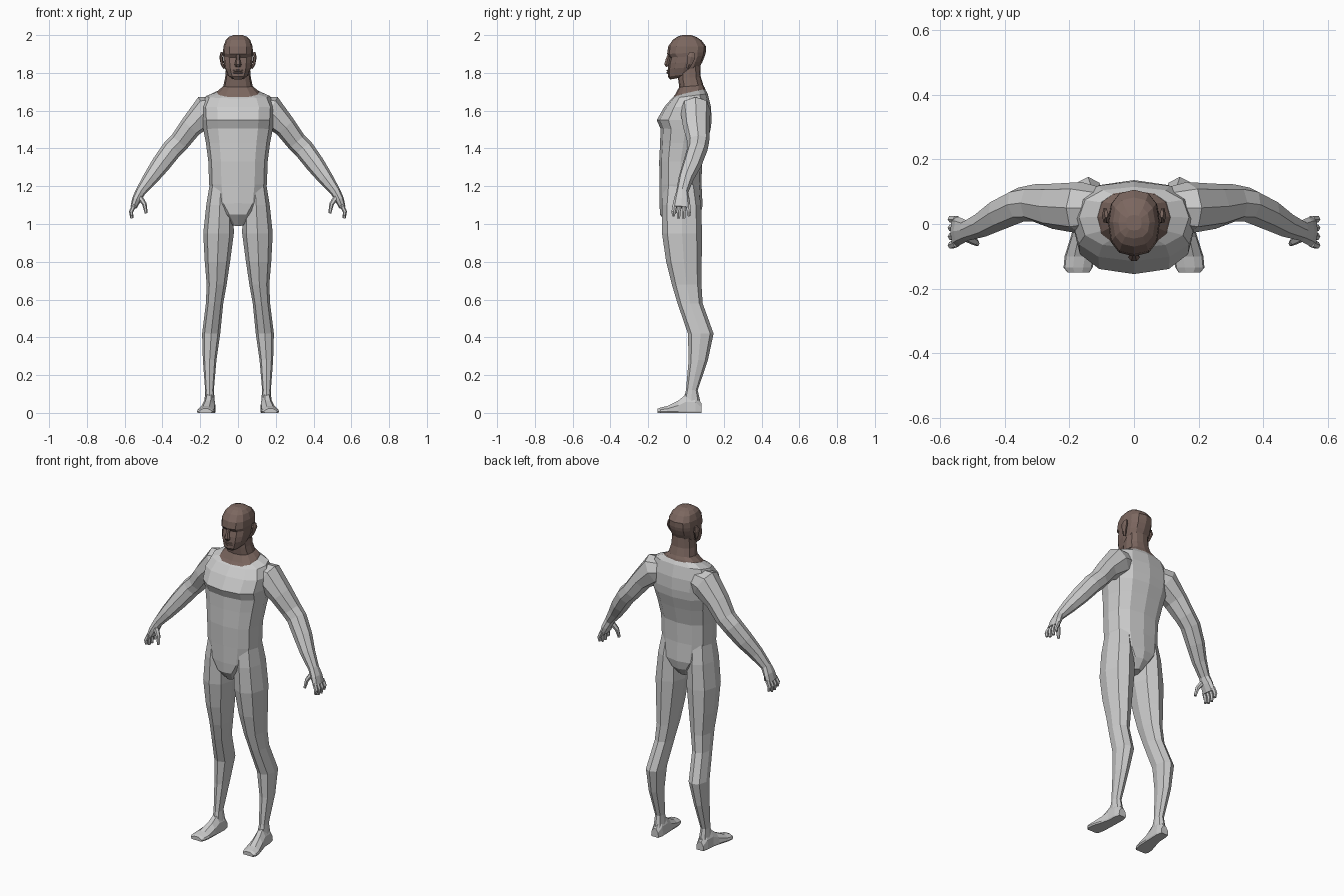
import bpy, bmesh, math
from mathutils import Vector


def material(name, rgb):
    m = bpy.data.materials.new(name)
    m.diffuse_color = (*rgb, 1)
    return m


SUIT = material("pale_grey", (0.6, 0.6, 0.6))
SKIN = material("brown_skin", (0.2, 0.135, 0.115))


def loft(name, rings, mat, mirror=False):
    """Skin a list of equal-sized vertex rings and cap both ends."""
    bm = bmesh.new()
    rows = [[bm.verts.new(p) for p in r] for r in rings]
    n = len(rows[0])
    for a, b in zip(rows, rows[1:]):
        for i in range(n):
            j = (i + 1) % n
            bm.faces.new((a[i], a[j], b[j], b[i]))
    bm.faces.new(rows[0])
    bm.faces.new(rows[-1])
    bmesh.ops.recalc_face_normals(bm, faces=bm.faces)
    me = bpy.data.meshes.new(name)
    bm.to_mesh(me)
    bm.free()
    me.materials.append(mat)
    ob = bpy.data.objects.new(name, me)
    bpy.context.collection.objects.link(ob)
    if mirror:
        mod = ob.modifiers.new("mirror", 'MIRROR')
        mod.use_mirror_merge = False
    return ob


def power(v, e):
    return math.copysign(abs(v) ** e, v)


def section(zf, zb, x0, x1, y0, y1, n=12, e=0.8):
    """Level ring filling a box, height zf at the front and zb at the back."""
    pts = []
    for i in range(n):
        t = 2 * math.pi * i / n - math.pi / 2
        c, s = power(math.cos(t), e), power(math.sin(t), e)
        k = (s + 1) / 2
        pts.append(Vector(((x0 + x1) / 2 + c * (x1 - x0) / 2,
                           y0 + k * (y1 - y0), zf + k * (zb - zf))))
    return pts


def tube(name, path, mat, n=6, ref=(0, 1, 0), e=1.0, mirror=False):
    """Tube through (x, y, z, ra, rb); rb lies along ref, ra across it."""
    c = [Vector(p[:3]) for p in path]
    rings = []
    for i, p in enumerate(path):
        d = (c[min(i + 1, len(c) - 1)] - c[max(i - 1, 0)]).normalized()
        u = d.cross(Vector(ref)).normalized()
        v = u.cross(d)
        rings.append([c[i] + u * p[3] * power(math.cos(t), e) + v * p[4] * power(math.sin(t), e)
                      for t in (2 * math.pi * k / n for k in range(n))])
    return loft(name, rings, mat, mirror)


# Torso: front height, back height, half width, front y, back y
torso = [(0.99, 1.00, .03, -.09, .04), (1.05, 1.05, .08, -.138, .078),
         (1.11, 1.10, .135, -.14, .088), (1.21, 1.21, .153, -.14, .082),
         (1.33, 1.33, .157, -.142, .085), (1.43, 1.43, .17, -.137, .11),
         (1.505, 1.50, .184, -.135, .13), (1.55, 1.55, .188, -.155, .136),
         (1.62, 1.62, .192, -.115, .132), (1.665, 1.69, .17, -.075, .115),
         (1.68, 1.715, .115, -.055, .10)]
loft("torso", [section(a, b, -w, w, y0, y1) for a, b, w, y0, y1 in torso], SUIT)

# Legs: height, inner x, outer x, front y, back y
legs = [(1.22, .03, .148, -.115, .06), (1.10, .025, .168, -.128, .08),
        (0.95, .022, .184, -.127, .085), (0.80, .042, .176, -.105, .083),
        (0.68, .06, .166, -.075, .082), (0.58, .078, .17, -.045, .088),
        (0.42, .094, .19, .01, .146), (0.28, .114, .186, .014, .116),
        (0.12, .128, .174, .0, .062), (0.05, .122, .178, -.02, .078)]
loft("legs", [section(z, z, a, b, y0, y1, 8, 0.9) for z, a, b, y0, y1 in legs], SUIT, True)

# Feet: y, centre x, half width, top height
foot = [(.082, .15, .024, .05), (.05, .15, .032, .095), (.0, .152, .033, .098),
        (-.04, .158, .038, .066), (-.10, .168, .047, .036), (-.135, .173, .045, .028),
        (-.15, .172, .034, .022)]
loft("feet", [[(x - w, y, .008), (x - w * .9, y, 0), (x + w * .9, y, 0), (x + w, y, .008),
               (x + w * .9, y, h * .6), (x + w * .35, y, h), (x - w * .35, y, h),
               (x - w * .9, y, h * .6)] for y, x, w, h in foot], SUIT, True)

# Arms down to the knuckles
tube("arms", [(.09, .05, 1.615, .06, .06), (.165, .05, 1.60, .085, .08),
              (.25, .055, 1.515, .06, .07), (.31, .065, 1.435, .054, .058),
              (.35, .06, 1.395, .054, .054), (.41, .032, 1.315, .05, .05),
              (.465, .0, 1.24, .04, .04), (.517, -.02, 1.17, .027, .032),
              (.537, -.022, 1.13, .024, .042), (.553, -.025, 1.088, .017, .048)],
     SUIT, 8, e=0.9, mirror=True)

# Fingers and thumb
for k in range(4):
    y = -.066 + k * .027
    tip = 1.03 + (.012 if k in (0, 3) else 0)
    tube("finger_%d" % (k + 1), [(.55, y * .9, 1.10, .012, .013), (.566, y, 1.065, .011, .012),
                                 (.562, y, tip, .008, .009)], SUIT, mirror=True)
tube("thumb", [(.525, -.035, 1.15, .016, .018), (.495, -.052, 1.105, .012, .014),
               (.486, -.06, 1.058, .008, .009)], SUIT, mirror=True)

# Neck with a flared collar
neck = [(1.672, 1.708, .118, -.068, .104), (1.688, 1.72, .108, -.056, .1),
        (1.725, 1.735, .078, -.036, .092), (1.77, 1.78, .068, -.042, .078),
        (1.83, 1.85, .062, -.04, .075)]
loft("neck", [section(a, b, -w, w, y0, y1) for a, b, w, y0, y1 in neck], SKIN)

# Head: the eye ring is set back under the brow ring
head = [(1.765, 1.785, .036, -.085, .03), (1.78, 1.80, .055, -.096, .06),
        (1.82, 1.835, .071, -.096, .075), (1.85, 1.86, .076, -.093, .088),
        (1.882, 1.89, .078, -.085, .1), (1.90, 1.91, .08, -.1, .105),
        (1.94, 1.94, .077, -.094, .106), (1.975, 1.972, .065, -.07, .082),
        (1.992, 1.99, .048, -.045, .055), (2.0, 2.0, .024, -.02, .028)]
loft("head", [section(a, b, -w, w, y0, y1) for a, b, w, y0, y1 in head], SKIN)

# Nose, lips and ears
tube("nose", [(0, -.088, 1.90, .009, .009), (0, -.098, 1.868, .012, .012),
              (0, -.103, 1.845, .018, .014), (0, -.097, 1.834, .015, .01)], SKIN)
for name, z in (("upper_lip", 1.812), ("lower_lip", 1.801)):
    tube(name, [(-.026, -.088, z, .003, .005), (0, -.096, z, .006, .007),
                (.026, -.088, z, .003, .005)], SKIN)
tube("ears", [(.074, .008, 1.825, .006, .009), (.084, .018, 1.848, .008, .016),
              (.09, .027, 1.885, .009, .026), (.086, .032, 1.908, .006, .014)],
     SKIN, mirror=True)
